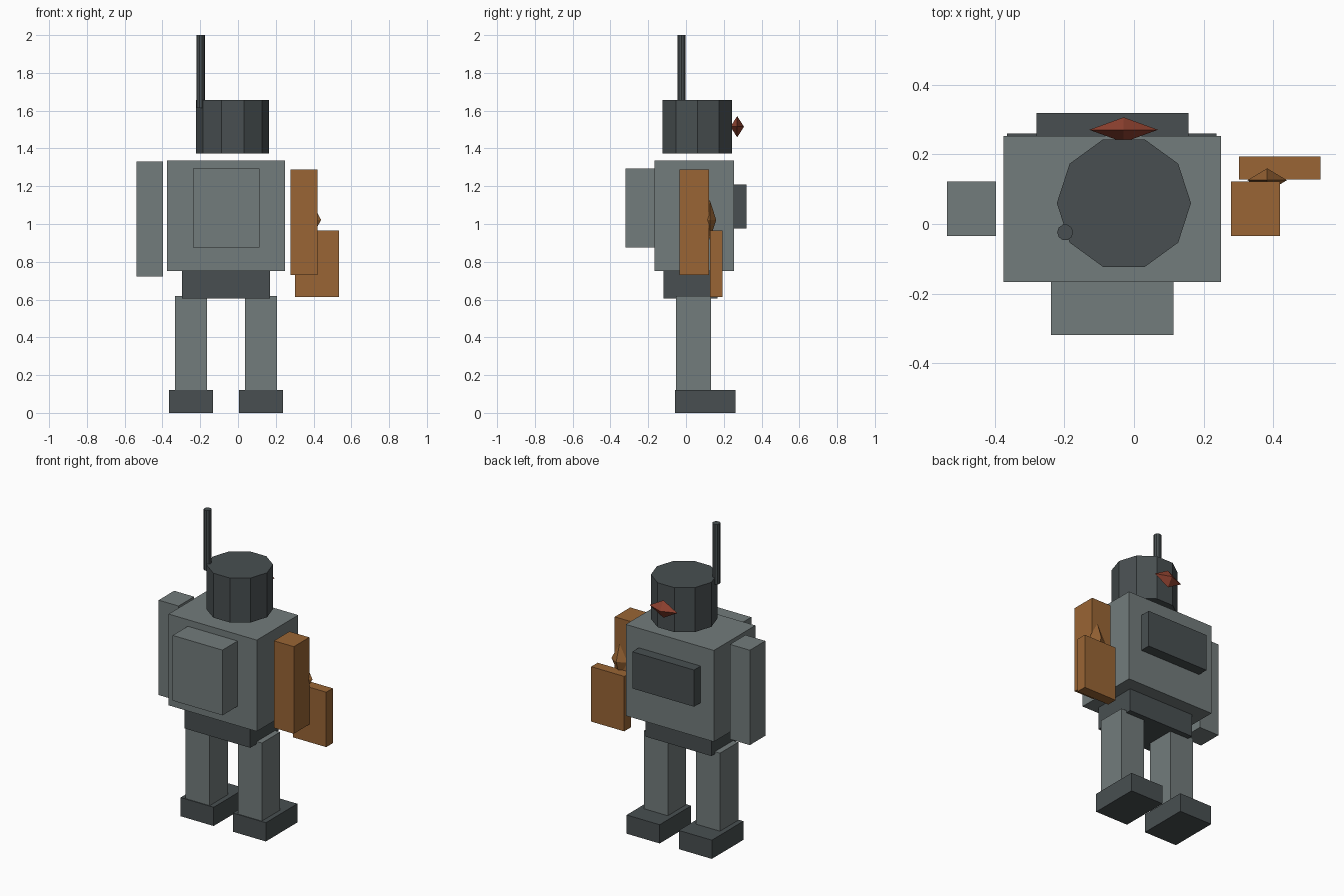
import bpy, bmesh, math
from mathutils import Matrix, Vector

if "Cube" in bpy.data.objects:
    bpy.data.objects.remove(bpy.data.objects["Cube"])


def material(name, rgb):
    m = bpy.data.materials.new(name)
    m.diffuse_color = (*rgb, 1)
    m.use_nodes = True
    m.node_tree.nodes["Principled BSDF"].inputs["Base Color"].default_value = m.diffuse_color
    return m


LIGHT = material("light_grey", (0.17, 0.20, 0.20))
DARK = material("dark_grey", (0.065, 0.078, 0.082))
ORANGE = material("orange", (0.32, 0.13, 0.035))
RED = material("red", (0.28, 0.055, 0.03))


def finish(name, bm, mat):
    bmesh.ops.recalc_face_normals(bm, faces=bm.faces)
    mesh = bpy.data.meshes.new(name)
    bm.to_mesh(mesh)
    bm.free()
    mesh.materials.append(mat)
    ob = bpy.data.objects.new(name, mesh)
    bpy.context.collection.objects.link(ob)
    return ob


def box(name, x, y, z, mat):
    """Box from (min, max) pairs on each axis."""
    lo, hi = Vector((x[0], y[0], z[0])), Vector((x[1], y[1], z[1]))
    bm = bmesh.new()
    bmesh.ops.create_cube(bm, size=1, matrix=Matrix.Translation((lo + hi) / 2)
                          @ Matrix.Diagonal((*(hi - lo), 1)))
    return finish(name, bm, mat)


def prism(name, x, y, z, r, sides, mat):
    """Upright cylinder with a corner pointing along x."""
    bm = bmesh.new()
    bmesh.ops.create_cone(bm, cap_ends=True, segments=sides, radius1=r, radius2=r,
                          depth=z[1] - z[0],
                          matrix=Matrix.Translation((x, y, sum(z) / 2))
                          @ Matrix.Rotation(math.pi / 2, 4, 'Z'))
    return finish(name, bm, mat)


def octahedron(name, centre, radii, mat):
    """Two four-sided pyramids, base to base."""
    bm = bmesh.new()
    bmesh.ops.create_uvsphere(bm, u_segments=4, v_segments=2, radius=1,
                              matrix=Matrix.Translation(centre)
                              @ Matrix.Diagonal((*radii, 1)))
    return finish(name, bm, mat)


# Body
box("torso", (-0.375, 0.25), (-0.167, 0.253), (0.75, 1.335), LIGHT)
box("backpack", (-0.239, 0.114), (-0.32, -0.167), (0.875, 1.293), LIGHT)
box("chest_panel", (-0.281, 0.157), (0.253, 0.32), (0.975, 1.21), DARK)
box("pelvis", (-0.297, 0.17), (-0.119, 0.168), (0.605, 0.75), DARK)

# Legs and feet, mirrored about the hip centre
HIP = -0.064
for side, s in (("left", -1), ("right", 1)):
    c = HIP + s * 0.185
    box(side + "_leg", (c - 0.085, c + 0.085), (-0.053, 0.133), (0.12, 0.62), LIGHT)
    box(side + "_foot", (c - 0.117, c + 0.117), (-0.058, 0.261), (0, 0.12), DARK)

# Arms: plain one, and orange one with a hinged panel
box("left_arm", (-0.538, -0.397), (-0.035, 0.122), (0.722, 1.33), LIGHT)
box("right_arm", (0.279, 0.42), (-0.035, 0.122), (0.73, 1.288), ORANGE)
box("arm_panel", (0.302, 0.536), (0.128, 0.194), (0.613, 0.965), ORANGE)
octahedron("arm_spike", (0.383, 0.126, 1.022), (0.057, 0.034, 0.105), ORANGE)

# Head, antenna and eye
prism("head", -0.029, 0.06, (1.372, 1.657), 0.193, 10, DARK)
prism("antenna", -0.198, -0.024, (1.614, 2.0), 0.023, 10, DARK)
octahedron("eye", (-0.03, 0.271, 1.515), (0.099, 0.036, 0.056), RED)
